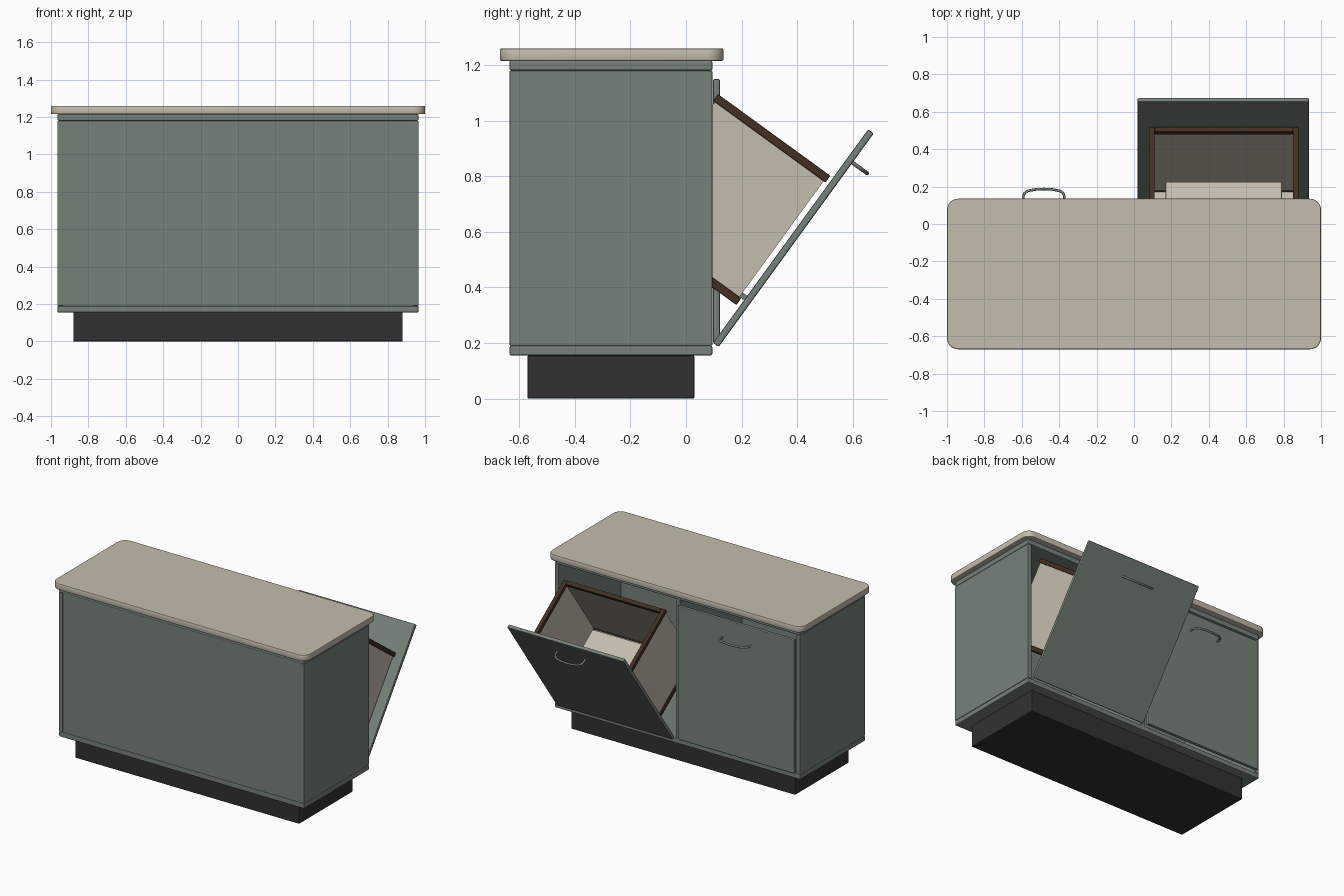
import bpy, bmesh, math
from mathutils import Matrix, Vector

old = bpy.data.objects.get("Cube")
if old:
    bpy.data.objects.remove(old, do_unlink=True)


def material(name, rgb):
    m = bpy.data.materials.new(name)
    m.use_nodes = True
    m.diffuse_color = (*rgb, 1)
    bsdf = next(n for n in m.node_tree.nodes if n.type == 'BSDF_PRINCIPLED')
    bsdf.inputs["Base Color"].default_value = (*rgb, 1)
    bsdf.inputs["Roughness"].default_value = 0.6
    return m


GREEN = material("sage_green", (0.185, 0.225, 0.19))
STONE = material("warm_beige", (0.56, 0.505, 0.42))
BROWN = material("dark_wood", (0.055, 0.028, 0.016))
BLACK = material("charcoal", (0.031, 0.031, 0.031))


def box(name, xs, ys, zs, mat, bevel=0.006, corner=0, place=None):
    """Box from ranges, with softened edges and optional round plan corners."""
    bm = bmesh.new()
    bmesh.ops.create_cube(bm, size=1)
    for v in bm.verts:
        v.co = [r[0] if c < 0 else r[1] for c, r in zip(v.co, (xs, ys, zs))]
    if corner:
        upright = [e for e in bm.edges
                   if abs(e.verts[0].co.z - e.verts[1].co.z) > 1e-4]
        bmesh.ops.bevel(bm, geom=upright, offset=corner, segments=8,
                        profile=0.5, affect='EDGES')
    me = bpy.data.meshes.new(name)
    bm.to_mesh(me)
    bm.free()
    me.materials.append(mat)
    ob = bpy.data.objects.new(name, me)
    bpy.context.collection.objects.link(ob)
    if bevel:
        mod = ob.modifiers.new("soft_edges", 'BEVEL')
        mod.width, mod.segments = bevel, 2
        mod.limit_method, mod.angle_limit = 'ANGLE', math.radians(40)
    for p in me.polygons:
        p.use_smooth = bool(corner) and abs(p.normal.z) < 0.5
    if place:
        ob.matrix_world = place
    return ob


def frame(name, xs, ys, zs, wide, mat, place, bevel=0.004):
    """Four boxes around an open rectangle."""
    for side, a, b in (("right", xs[0], xs[0] + wide), ("left", xs[1] - wide, xs[1])):
        box(f"{name}_{side}", (a, b), ys, zs, mat, bevel, place=place)
    inner = (xs[0] + wide, xs[1] - wide)
    for side, a, b in (("inner", ys[0], ys[0] + wide), ("outer", ys[1] - wide, ys[1])):
        box(f"{name}_{side}", inner, (a, b), zs, mat, bevel, place=place)


def handle(name, x, place):
    """Slightly arched pull bent from round bar."""
    half = [(0.11, 0.02), (0.11, 0.05), (0.103, 0.068), (0.085, 0.08), (0.045, 0.088)]
    pts = [(-a, b) for a, b in half] + [(0, 0.09)] + half[::-1]
    cu = bpy.data.curves.new(name, 'CURVE')
    cu.dimensions = '3D'
    cu.bevel_depth, cu.bevel_resolution, cu.use_fill_caps = 0.007, 2, True
    sp = cu.splines.new('POLY')
    sp.points.add(len(pts) - 1)
    for p, (a, b) in zip(sp.points, pts):
        p.co = (x + a, b, 0.82, 1)
    sp.use_smooth = True
    cu.materials.append(GREEN)
    ob = bpy.data.objects.new(name, cu)
    bpy.context.collection.objects.link(ob)
    ob.matrix_world = place


# Carcass
DEPTH = (-0.635, 0.095)
box("plinth", (-0.88, 0.88), (-0.57, 0.03), (0, 0.155), BLACK, 0.004)
box("bottom_board", (-0.965, 0.965), DEPTH, (0.155, 0.19), GREEN)
box("top_board", (-0.965, 0.965), DEPTH, (1.18, 1.216), GREEN)
for side, s in (("left", 1), ("right", -1)):
    xs = sorted((s * 0.935, s * 0.965))
    box(f"{side}_side_panel", xs, DEPTH, (0.19, 1.18), GREEN, 0.004)
box("front_panel", (-0.935, 0.935), (-0.63, -0.605), (0.19, 1.18), GREEN, 0)
box("divider", (-0.015, 0.015), (-0.605, 0.09), (0.19, 1.18), GREEN, 0)
box("countertop", (-1, 1), (-0.67, 0.135), (1.215, 1.26), STONE, 0.006, 0.06)

# Doors, both hinged along the lower edge: one shut, one tilted open
hinge = Matrix.Translation(Vector((0, 0.097, 0.2)))
tilted = hinge @ Matrix.Rotation(math.radians(-36), 4, 'X')
for name, s, place in (("closed_door", -1, hinge), ("open_door", 1, tilted)):
    xs = sorted((s * 0.02, s * 0.935))
    box(name, xs, (0, 0.025), (0, 0.95), GREEN, place=place)
    handle(name + "_handle", s * 0.482, place)

# Bin carried by the open door
frame("bin_top_rim", (0.08, 0.88), (-0.512, -0.012), (0.705, 0.735), 0.03, BROWN, tilted)
frame("bin_bottom_rim", (0.08, 0.88), (-0.512, -0.012), (0.16, 0.19), 0.03, BROWN, tilted)
frame("bin_wall", (0.088, 0.872), (-0.504, -0.02), (0.185, 0.71), 0.016, STONE, tilted, 0)
box("bin_floor", (0.1, 0.86), (-0.49, -0.034), (0.168, 0.184), STONE, 0, place=tilted)
box("bin_inner_block", (0.168, 0.79), (-0.43, -0.055), (0.184, 0.295), STONE, 0.006, place=tilted)

# Small brackets joining bin and door
for side, x in (("right", 0.2), ("left", 0.76)):
    box(f"bin_bracket_{side}", (x - 0.03, x + 0.03), (-0.022, 0.002),
        (0.19, 0.21), GREEN, 0, place=tilted)
